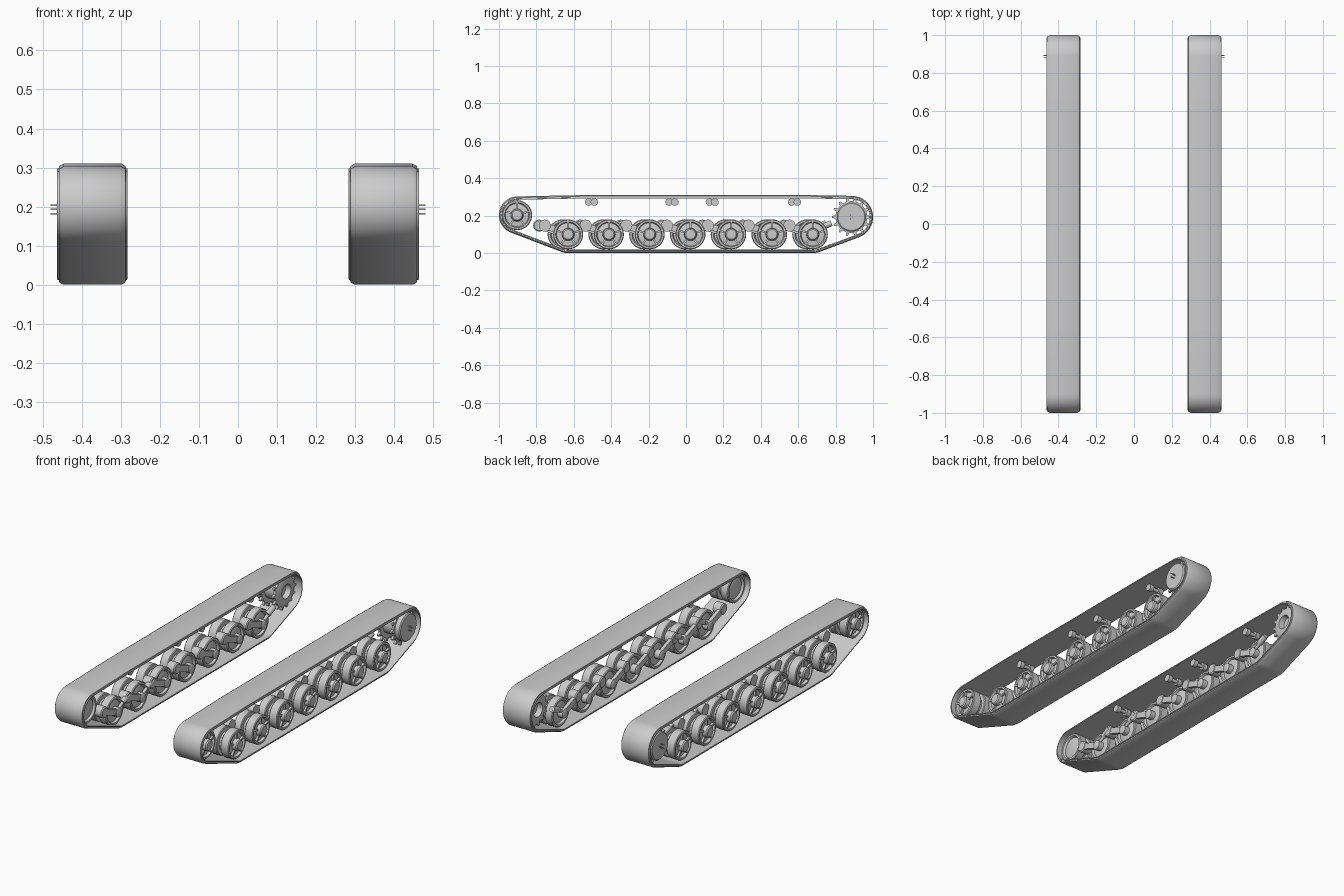
import bpy, bmesh, math
from mathutils import Vector, Matrix

cube = bpy.data.objects.get("Cube")
if cube:
    bpy.data.objects.remove(cube)

grey = bpy.data.materials.new("plain_grey")
grey.use_nodes = True
COLOUR = (0.6, 0.6, 0.6, 1)
grey.diffuse_color = COLOUR
grey.node_tree.nodes["Principled BSDF"].inputs["Base Color"].default_value = COLOUR

MID = 0.373          # centre line of each track
TAU = math.tau


def finish(name, bm, angle=35):
    bmesh.ops.remove_doubles(bm, verts=bm.verts, dist=1e-5)
    bmesh.ops.recalc_face_normals(bm, faces=bm.faces)
    mesh = bpy.data.meshes.new(name)
    bm.to_mesh(mesh)
    bm.free()
    mesh.materials.append(grey)
    obj = bpy.data.objects.new(name, mesh)
    bpy.context.collection.objects.link(obj)
    bpy.ops.object.select_all(action="DESELECT")
    obj.select_set(True)
    bpy.context.view_layer.objects.active = obj
    bpy.ops.object.shade_smooth_by_angle(angle=math.radians(angle))
    return obj


def bridge(bm, rings, closed):
    """Skin a list of closed vertex rings."""
    count = len(rings) if closed else len(rings) - 1
    for i in range(count):
        a, b = rings[i], rings[(i + 1) % len(rings)]
        for j in range(len(a)):
            k = (j + 1) % len(a)
            bm.faces.new((a[j], a[k], b[k], b[j]))


def lathe(bm, profile, side, y, z, seg=32):
    """Revolve (distance outboard of the centre line, radius) about the axle."""
    rings = [[bm.verts.new((side * (MID + x), y + r * math.cos(TAU * i / seg),
                            z + r * math.sin(TAU * i / seg))) for i in range(seg)]
             for x, r in profile]
    bridge(bm, rings, False)


def box(bm, centre, size, turn=0.0):
    mat = (Matrix.Translation(centre) @ Matrix.Rotation(turn, 4, "X")
           @ Matrix.Diagonal((*size, 1)))
    bmesh.ops.create_cube(bm, size=1, matrix=mat)


def rod(bm, a, b, r1, r2, seg=16):
    a, b = Vector(a), Vector(b)
    d = b - a
    mat = Matrix.Translation((a + b) / 2) @ d.to_track_quat("Z", "Y").to_matrix().to_4x4()
    bmesh.ops.create_cone(bm, cap_ends=True, segments=seg, radius1=r1, radius2=r2,
                          depth=d.length, matrix=mat)


def track_belt(name, side):
    # Belt wraps the wheels, listed anticlockwise as (y, z, outer radius)
    circles = [(-0.63, 0.1, 0.1), (0.68, 0.1, 0.1), (0.886, 0.192, 0.114),
               (0.66, 0.27, 0.04), (-0.56, 0.27, 0.04), (-0.9, 0.203, 0.1)]
    n = len(circles)
    normals = []
    for i in range(n):
        (y1, z1, r1), (y2, z2, r2) = circles[i], circles[(i + 1) % n]
        dist = math.hypot(y2 - y1, z2 - z1)
        normals.append(math.atan2(z2 - z1, y2 - y1) - math.acos((r1 - r2) / dist))
    stations = []
    for i, (y, z, r) in enumerate(circles):
        start, sweep = normals[i - 1], (normals[i] - normals[i - 1]) % TAU
        steps = max(2, math.ceil(sweep / 0.12))
        stations += [(y, z, r, start + sweep * k / steps) for k in range(steps + 1)]
    # Cross-section: chamfered outer tread with a wider inner lip
    half = [(0.074, 0), (0.085, 0.006), (0.086, 0.012), (0.09, 0.013), (0.09, 0.018)]
    section = half + [(-x, d) for x, d in reversed(half)]
    bm = bmesh.new()
    rings = [[bm.verts.new((side * (MID + x), y + (r - d) * math.cos(a),
                            z + (r - d) * math.sin(a))) for x, d in section]
             for y, z, r, a in stations]
    bridge(bm, rings, True)
    finish(name, bm, 30)


def spoked_wheel(name, side, y, z, radius):
    """Twin-tyred wheel with a five-ribbed outer face."""
    bm = bmesh.new()
    r = radius
    lathe(bm, [(-0.055, 0), (-0.055, 0.04), (-0.048, 0.06), (-0.06, 0.066), (-0.06, r - 0.004),
               (-0.056, r), (-0.016, r), (-0.012, r - 0.004), (-0.012, 0.055), (0.012, 0.055),
               (0.012, r - 0.004), (0.016, r), (0.06, r), (0.064, r - 0.004), (0.064, 0.067),
               (0.05, 0.062), (0.054, 0.034), (0.076, 0.032), (0.082, 0.026), (0.084, 0)],
          side, y, z)
    for i in range(5):
        a = TAU * i / 5 + TAU / 4
        box(bm, (side * (MID + 0.055), y + 0.05 * math.cos(a), z + 0.05 * math.sin(a)),
            (0.016, 0.04, 0.01), a)
    finish(name, bm)


def swing_arm(name, side, y, z, damped):
    bm = bmesh.new()
    py, pz = y - 0.125, 0.147
    # Pivot housing, arm and axle boss
    lathe(bm, [(-0.085, 0), (-0.085, 0.026), (-0.08, 0.032), (-0.035, 0.032), (-0.035, 0)],
          side, py, pz, 20)
    x = side * (MID - 0.073)
    box(bm, (x, (py + y) / 2, (pz + z) / 2), (0.02, 0.13, 0.034), math.atan2(z - pz, y - py))
    lathe(bm, [(-0.09, 0), (-0.09, 0.02), (-0.086, 0.026), (-0.05, 0.026), (-0.05, 0)],
          side, y, z, 20)
    if damped:
        start, end = (x, y, z + 0.01), (x, y + 0.1, 0.16)
        rod(bm, start, end, 0.009, 0.009)
        rod(bm, (x, y + 0.045, 0.137), end, 0.016, 0.016)
    finish(name, bm)


def return_roller(name, side, y):
    bm = bmesh.new()
    lathe(bm, [(-0.065, 0), (-0.065, 0.02), (-0.04, 0.02), (-0.04, 0.01), (0, 0.01),
               (0, 0.02), (0.025, 0.02), (0.025, 0)], side, y, 0.273, 20)
    finish(name, bm)


def drive_sprocket(name, side, y, z):
    bm = bmesh.new()
    # Drum with an open inner hub and a closed outer cover
    lathe(bm, [(-0.03, 0), (-0.03, 0.035), (-0.06, 0.04), (-0.06, 0.06), (-0.05, 0.085),
               (-0.036, 0.085), (-0.036, 0.06), (0.036, 0.06), (0.036, 0.085), (0.05, 0.085),
               (0.052, 0.078), (0.078, 0.078), (0.083, 0.072), (0.083, 0)], side, y, z)
    # Toothed rings
    teeth = 14
    for offset in (-0.043, 0.043):
        for i in range(teeth):
            a = TAU * i / teeth
            mat = (Matrix.Translation((side * (MID + offset), y, z)) @ Matrix.Rotation(a, 4, "X")
                   @ Matrix.Translation((0, 0.09, 0)) @ Matrix.Diagonal((0.014, 0.026, 0.022, 1)))
            cube = bmesh.ops.create_cube(bm, size=1, matrix=mat)["verts"]
            for v in cube:
                d = v.co - Vector((v.co.x, y, z))
                if d.length > 0.095:
                    tip = Vector((0, math.cos(a), math.sin(a))) * d.length
                    v.co = v.co.lerp(Vector((v.co.x, y, z)) + tip, 0.6)
    # Small pins on the cover
    for dy, dz in ((-0.004, -0.011), (0.008, 0), (-0.004, 0.011)):
        box(bm, (side * (MID + 0.093), y + dy, z + dz), (0.028, 0.004, 0.004))
    finish(name, bm)


for label, side, shift in (("left", 1, 0), ("right", -1, -0.03)):
    track_belt(f"{label}_track_belt", side)
    spoked_wheel(f"{label}_idler_wheel", side, -0.903, 0.203, 0.08)
    drive_sprocket(f"{label}_drive_sprocket", side, 0.884, 0.193)
    for i in range(7):
        y = -0.63 + 0.218 * i + shift
        spoked_wheel(f"{label}_road_wheel_{i + 1}", side, y, 0.1, 0.08)
        swing_arm(f"{label}_swing_arm_{i + 1}", side, y, 0.1, i in (0, 1, 6))
    for i, y in enumerate((-0.49, -0.06, 0.155, 0.595)):
        return_roller(f"{label}_return_roller_{i + 1}", side, y + shift)
